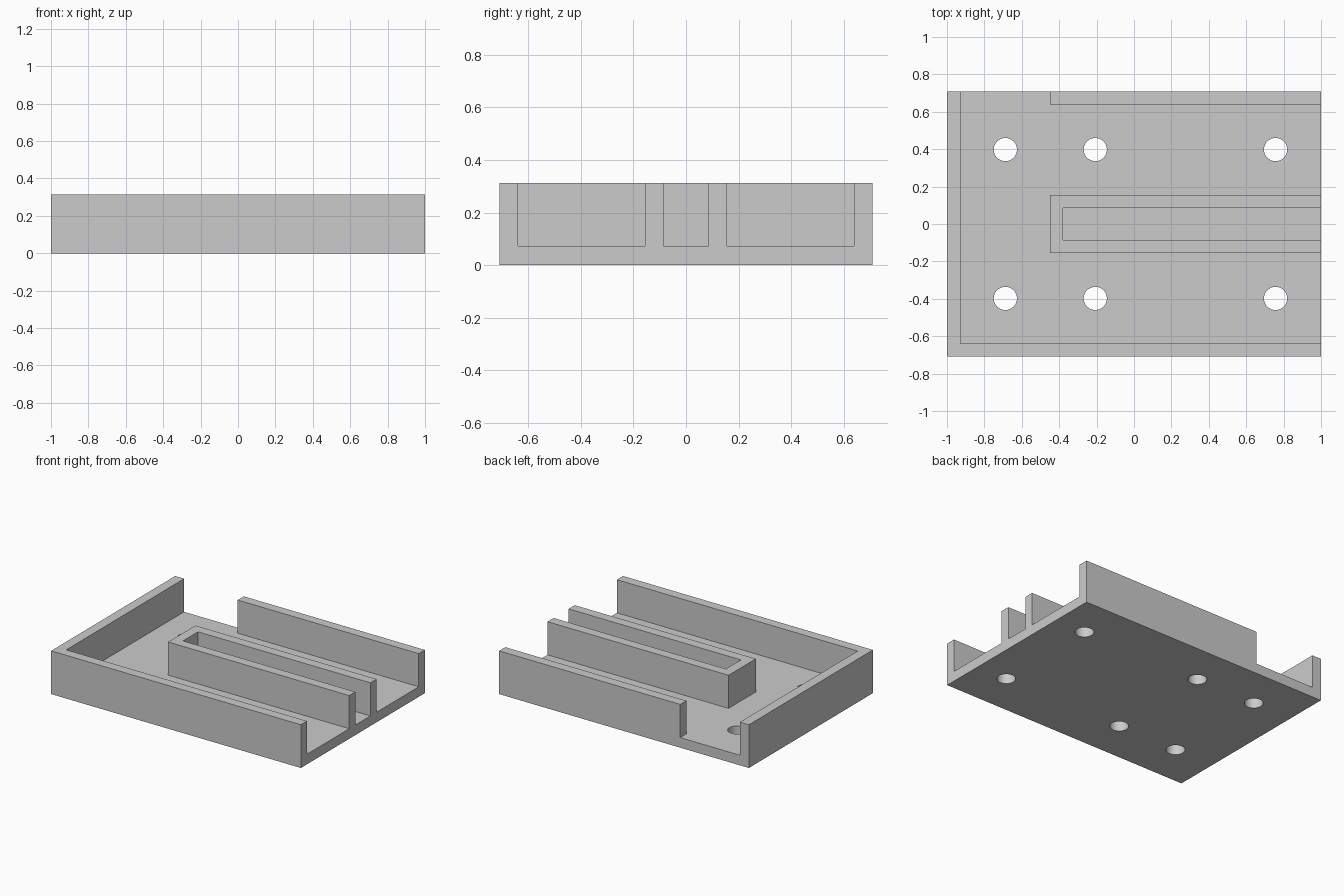
import bpy, bmesh
from mathutils import Matrix

cube = bpy.data.objects.get("Cube")
if cube:
    bpy.data.objects.remove(cube, do_unlink=True)

HALF_Y, FLOOR, TOP = 0.709, 0.073, 0.313
HOLE_R = 0.062

grey = bpy.data.materials.new("light grey")
grey.use_nodes = True
colour = (0.6, 0.6, 0.6, 1)
grey.diffuse_color = colour
grey.node_tree.nodes["Principled BSDF"].inputs["Base Color"].default_value = colour


def add_object(name, bm):
    mesh = bpy.data.meshes.new(name)
    bm.to_mesh(mesh)
    bm.free()
    mesh.materials.append(grey)
    obj = bpy.data.objects.new(name, mesh)
    bpy.context.collection.objects.link(obj)
    return obj


def is_wall(x, y):
    """Footprint of the raised walls."""
    end_wall = x < -0.928
    front_wall = y < -0.639
    back_wall = y > 0.639 and x > -0.45
    divider = x > -0.45 and abs(y) < 0.156
    slot = x > -0.38 and abs(y) < 0.086
    return end_wall or front_wall or back_wall or (divider and not slot)


# Footprint split along every wall edge
xs = [-1, -0.928, -0.45, -0.38, 1]
ys = [-HALF_Y, -0.639, -0.156, -0.086, 0.086, 0.156, 0.639, HALF_Y]
bm = bmesh.new()
grid = [[bm.verts.new((x, y, 0)) for y in ys] for x in xs]
for i in range(len(xs) - 1):
    for j in range(len(ys) - 1):
        bm.faces.new((grid[i][j], grid[i + 1][j], grid[i + 1][j + 1], grid[i][j + 1]))


def raise_faces(faces, height):
    result = bmesh.ops.extrude_face_region(bm, geom=faces)["geom"]
    verts = [g for g in result if isinstance(g, bmesh.types.BMVert)]
    bmesh.ops.translate(bm, verts=verts, vec=(0, 0, height))
    return [g for g in result if isinstance(g, bmesh.types.BMFace)]


# Floor plate: keep the bottom faces and raise a copy
bottom = bm.faces[:]
bmesh.ops.recalc_face_normals(bm, faces=bottom)
floor_faces = bmesh.ops.duplicate(bm, geom=bottom)["geom"]
top_faces = [g for g in floor_faces if isinstance(g, bmesh.types.BMFace)]
bmesh.ops.translate(bm, verts=list({v for f in top_faces for v in f.verts}), vec=(0, 0, FLOOR))
rims = [e for e in bm.edges if e.is_boundary]
bmesh.ops.bridge_loops(bm, edges=rims)

# Walls and the U-shaped divider, raised from the floor
walls = [f for f in top_faces if is_wall(*f.calc_center_median().xy)]
raise_faces(walls, TOP - FLOOR)
bmesh.ops.delete(bm, geom=[f for f in walls if f.is_valid], context="FACES")
bmesh.ops.recalc_face_normals(bm, faces=bm.faces[:])
bmesh.ops.dissolve_limit(bm, angle_limit=0.01, verts=bm.verts[:], edges=bm.edges[:])
tray = add_object("tray", bm)

# Screw holes through the floor
bm = bmesh.new()
for x in (-0.688, -0.207, 0.757):
    for y in (-0.398, 0.398):
        bmesh.ops.create_cone(bm, cap_ends=True, segments=48, radius1=HOLE_R,
                              radius2=HOLE_R, depth=0.3,
                              matrix=Matrix.Translation((x, y, 0.03)))
cutter = add_object("hole_cutter", bm)
cutter.hide_render = True

cut = tray.modifiers.new("screw holes", "BOOLEAN")
cut.operation = "DIFFERENCE"
cut.solver = "EXACT"
cut.object = cutter
bpy.ops.object.select_all(action="DESELECT")
bpy.context.view_layer.objects.active = tray
tray.select_set(True)
bpy.ops.object.modifier_apply(modifier=cut.name)
bpy.data.objects.remove(cutter, do_unlink=True)
bpy.ops.object.shade_smooth_by_angle(angle=0.6)
